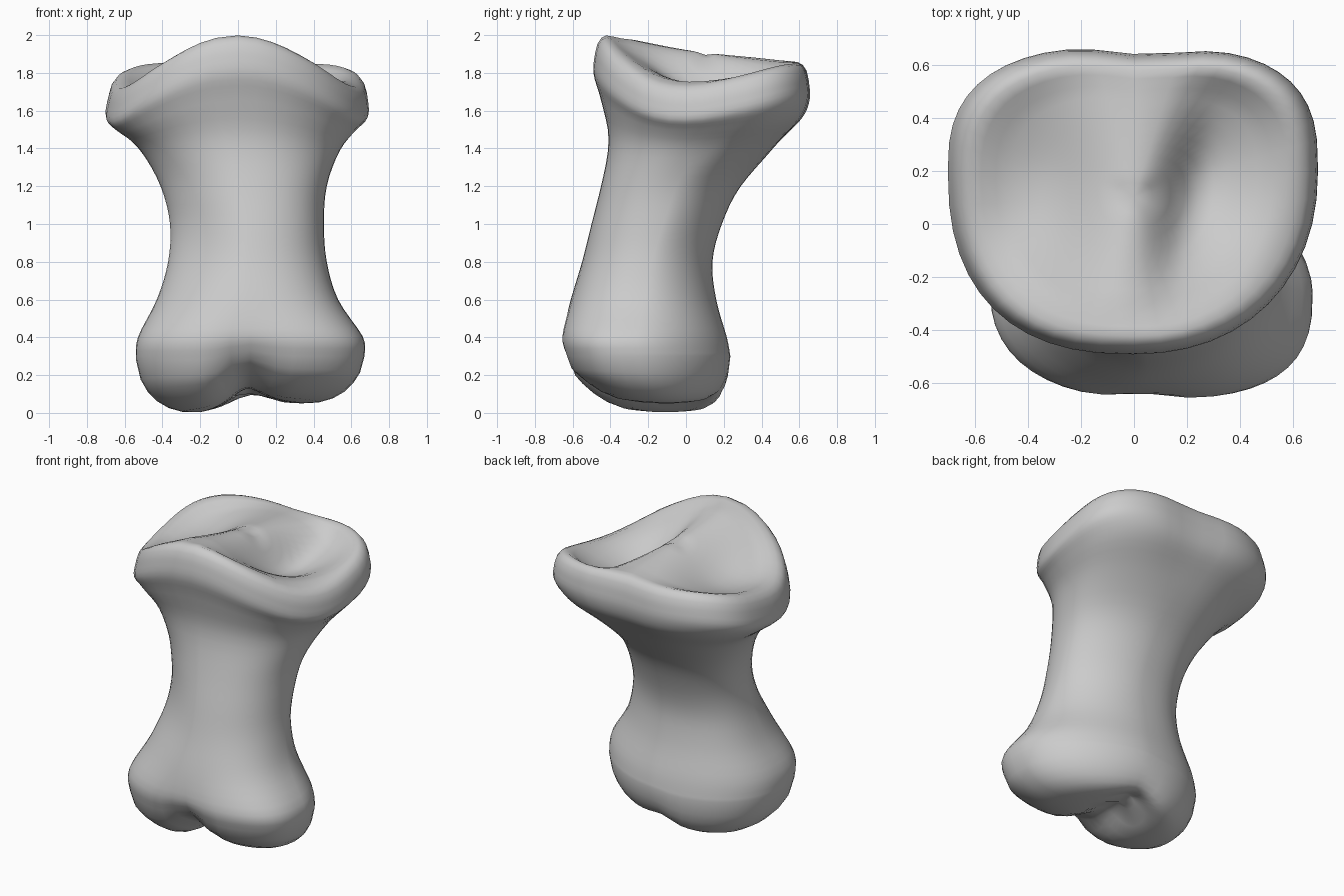
import bpy, bmesh, math

SEGMENTS = 48
STEPS = 4
CREST = 0.9
HEAD_CENTRE = (0.0, 0.1)

default = bpy.data.objects.get("Cube")
if default:
    bpy.data.objects.remove(default)


def smooth(t):
    t = max(0.0, min(1.0, t))
    return t * t * (3 - 2 * t)


def bell(v, centre, width):
    return math.exp(-((v - centre) / width) ** 2)


# Body sections: height, x min, x max, y min, y max, widest y, front and back squareness
SECTIONS = [
    (0.28, -0.54, 0.67, -0.64, 0.235, -0.25, 2.8, 2.3),
    (0.40, -0.53, 0.66, -0.66, 0.215, -0.26, 2.8, 2.3),
    (0.60, -0.43, 0.53, -0.61, 0.16, -0.22, 2.5, 2.4),
    (0.80, -0.37, 0.47, -0.55, 0.14, -0.18, 2.3, 2.5),
    (1.00, -0.36, 0.455, -0.50, 0.19, -0.12, 2.3, 2.5),
    (1.20, -0.41, 0.47, -0.45, 0.29, -0.05, 2.3, 2.5),
    (1.40, -0.52, 0.54, -0.41, 0.475, 0.06, 2.2, 2.5),
    (1.55, -0.64, 0.63, -0.45, 0.625, 0.16, 2.2, 2.6),
    (1.66, -0.70, 0.69, -0.49, 0.67, 0.20, 2.2, 2.65),
    (1.76, -0.685, 0.685, -0.48, 0.665, 0.20, 2.2, 2.65),
]


def catmull(p0, p1, p2, p3, t):
    return [0.5 * (2 * b + (c - a) * t + (2 * a - 5 * b + 4 * c - d) * t * t
                   + (3 * b - a - 3 * c + d) * t ** 3)
            for a, b, c, d in zip(p0, p1, p2, p3)]


def outline(section):
    """Closed outline of one section; two opposite corners differ from the others."""
    z, x0, x1, y0, y1, wide, front, back = section
    skew = 0.5 + 0.25 * bell(z, 0.95, 0.3) - 0.75 * smooth((z - 1.2) / 0.35)
    points = []
    for i in range(SEGMENTS):
        a = math.tau * i / SEGMENTS
        c, s = math.cos(a), math.sin(a)
        n = (back if s > 0 else front) - (skew if c * s > 0 else 0)
        reach = y1 - wide if s > 0 else wide - y0
        x = (x0 + x1) / 2 + (x1 - x0) / 2 * math.copysign(abs(c) ** (2 / n), c)
        y = wide + reach * math.copysign(abs(s) ** (2 / n), s)
        points.append((x, y, z))
    return points


def scaled(points, centre, factor, z):
    return [(centre[0] + (x - centre[0]) * factor,
             centre[1] + (y - centre[1]) * factor, z) for x, y, _ in points]


def rim_height(x, y):
    """Saddle of the upper joint: high front crest, low sides, raised back."""
    return 2.0 - 0.16 * max(0, y + 0.3) - x * x * max(0, 0.6 - y)


def hollow(x, y):
    """Two sockets on either side of the central ridge."""
    centre = 0.24 + 0.2 * (y - 0.1)
    deep = 0.23 * bell(x, centre, 0.14 if x < centre else 0.24) * bell(y, 0.13, 0.38)
    broad = 0.13 * bell(x, -0.34, 0.24) * bell(y, 0.12, 0.36)
    return deep + broad


def shape(x, y, z):
    """Bend the plain loft into the flared head and the two lower knuckles."""
    low = smooth((0.6 - z) / 0.5)
    high = smooth((z - 1.2) / 0.55)
    groove = bell(x, 0.03, 0.13)
    front = smooth((-0.2 - y) / 0.3)
    lift = 0.085 * groove * smooth((0.25 - y) / 0.3) + 0.05 * smooth(x / 0.2 + 0.5)
    new_z = z + lift * smooth((0.5 - z) / 0.5)
    new_z += 0.3 * (y + 0.1) ** 2 * smooth((0.27 - z) / 0.27)
    crest = scaled([(x, y, z)], HEAD_CENTRE, CREST, 0)[0]
    new_z += high * (rim_height(*crest[:2]) - 1.85)
    new_y = y + 0.06 * groove * low * front
    new_y -= 0.035 * bell(x, 0.05, 0.2) * high * smooth((y - 0.3) / 0.3)
    return x, new_y, new_z


# Plain loft: rounded underside, then the interpolated body
base = outline(SECTIONS[0])
rings = [scaled(base, (0.07, -0.02), f, z) for f, z in
         ((0.15, 0.0), (0.3, 0.0), (0.45, 0.0), (0.6, 0.005), (0.72, 0.025),
          (0.82, 0.06), (0.9, 0.11), (0.96, 0.175))]
last = len(SECTIONS) - 1
for k in range(last):
    four = [SECTIONS[max(0, min(last, k + j))] for j in (-1, 0, 1, 2)]
    rings += [outline(catmull(*four, step / STEPS)) for step in range(STEPS)]
rings.append(outline(SECTIONS[last]))
rings = [[shape(*p) for p in ring] for ring in rings]

# Rolled rim and socketed top surface
edge = rings[-1]
for factor, drop in ((0.98, 0.045), (0.945, 0.015), (CREST, 0), (0.84, 0), (0.76, 0), (0.68, 0),
                     (0.6, 0), (0.52, 0), (0.44, 0), (0.36, 0), (0.28, 0), (0.2, 0), (0.1, 0)):
    depth = smooth((0.95 - factor) / 0.22)
    level = scaled(edge, HEAD_CENTRE, min(factor, CREST), 0)
    rings.append([(x, y, rim_height(*q[:2]) - drop - depth * hollow(x, y))
                  for (x, y, _), q in zip(scaled(edge, HEAD_CENTRE, factor, 0), level)])

# Skin the rings
bm = bmesh.new()
loops = [[bm.verts.new(p) for p in ring] for ring in rings]
for lower, upper in zip(loops, loops[1:]):
    for i in range(SEGMENTS):
        j = (i + 1) % SEGMENTS
        bm.faces.new((lower[i], lower[j], upper[j], upper[i]))
for loop in (loops[0], loops[-1]):
    middle = bm.verts.new([sum(v.co[k] for v in loop) / SEGMENTS for k in range(3)])
    for i in range(SEGMENTS):
        bm.faces.new((loop[i], loop[(i + 1) % SEGMENTS], middle))
bmesh.ops.recalc_face_normals(bm, faces=bm.faces[:])

mesh = bpy.data.meshes.new("toe_bone")
bm.to_mesh(mesh)
bm.free()
bone = bpy.data.objects.new("toe_bone", mesh)
bpy.context.collection.objects.link(bone)

# Single grey material, smooth surface
grey = bpy.data.materials.new("bone_grey")
grey.use_nodes = True
colour = (0.6, 0.6, 0.6, 1)
grey.diffuse_color = colour
grey.node_tree.nodes["Principled BSDF"].inputs["Base Color"].default_value = colour
mesh.materials.append(grey)
bpy.ops.object.select_all(action="DESELECT")
bone.select_set(True)
bpy.context.view_layer.objects.active = bone
bpy.ops.object.shade_smooth_by_angle(angle=math.radians(60))
